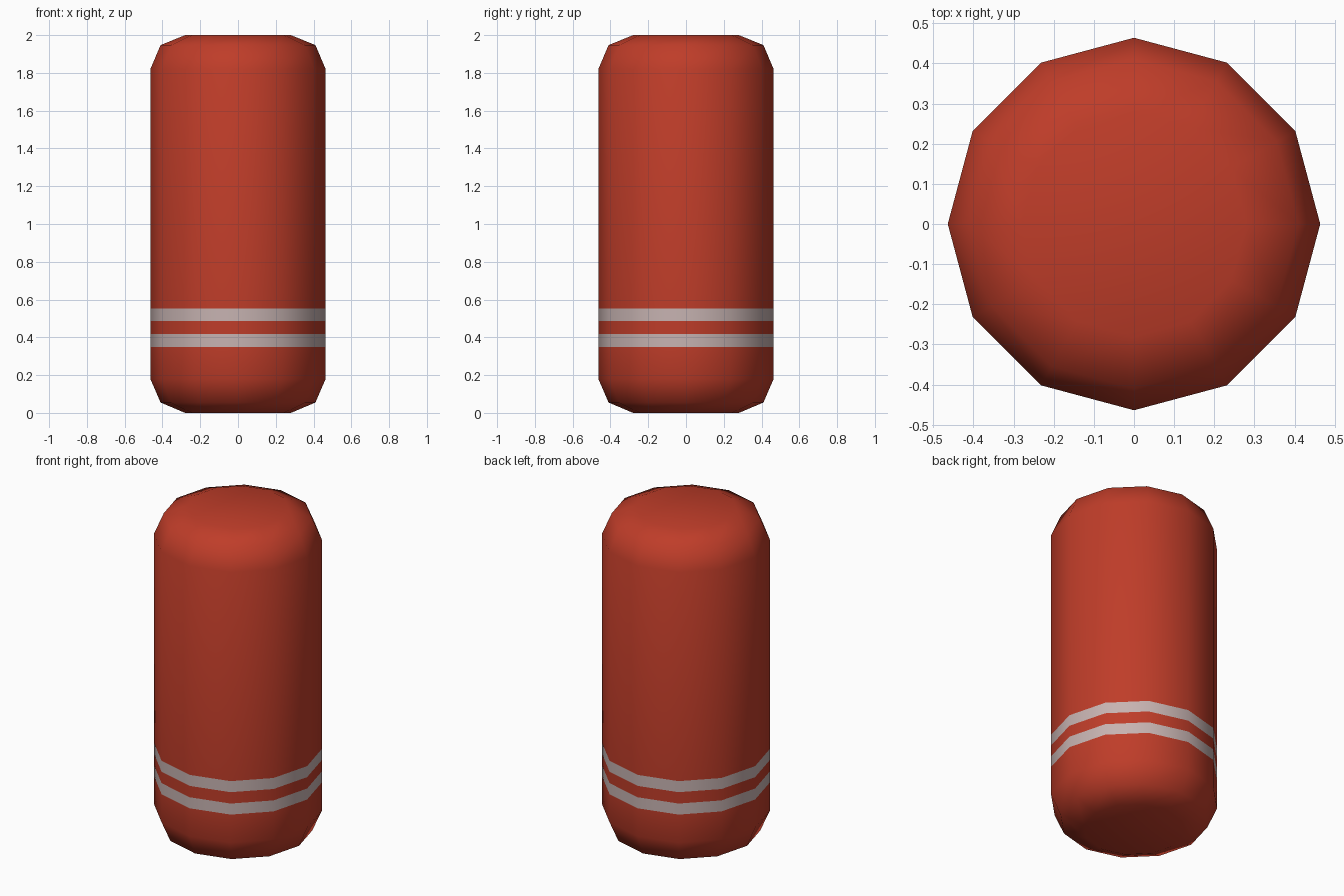
import bpy, bmesh, math

if "Cube" in bpy.data.objects:
    bpy.data.objects.remove(bpy.data.objects["Cube"])

SIDES = 12


def material(name, rgb):
    m = bpy.data.materials.new(name)
    m.diffuse_color = (*rgb, 1.0)
    m.use_nodes = True
    m.node_tree.nodes["Principled BSDF"].inputs["Base Color"].default_value = m.diffuse_color
    return m


# Half profile (radius, height): rounded ends and stripe edge loops
R = 0.464
profile = [(0.28, 0.0), (0.41, 0.055), (R, 0.18),
           (R, 0.35), (R, 0.417), (R, 0.486), (R, 0.553),
           (R, 1.82), (0.41, 1.947), (0.28, 2.0)]

# Spin the profile into rings
bm = bmesh.new()
rings = []
for r, z in profile:
    rings.append([bm.verts.new((r * math.cos(2 * math.pi * i / SIDES),
                                r * math.sin(2 * math.pi * i / SIDES), z))
                  for i in range(SIDES)])

# Side faces, grey on the two stripe bands
for k in range(len(rings) - 1):
    a, b = rings[k], rings[k + 1]
    for i in range(SIDES):
        j = (i + 1) % SIDES
        f = bm.faces.new((a[i], a[j], b[j], b[i]))
        f.material_index = 1 if k in (3, 5) else 0

# End caps
bm.faces.new(rings[0][::-1])
bm.faces.new(rings[-1])
for f in bm.faces:
    f.smooth = True

mesh = bpy.data.meshes.new("punching_bag")
bm.to_mesh(mesh)
bm.free()
mesh.materials.append(material("red leather", (0.52, 0.046, 0.022)))
mesh.materials.append(material("pale grey stripe", (0.57, 0.45, 0.44)))
bag = bpy.data.objects.new("padded_bag", mesh)
bpy.context.collection.objects.link(bag)
